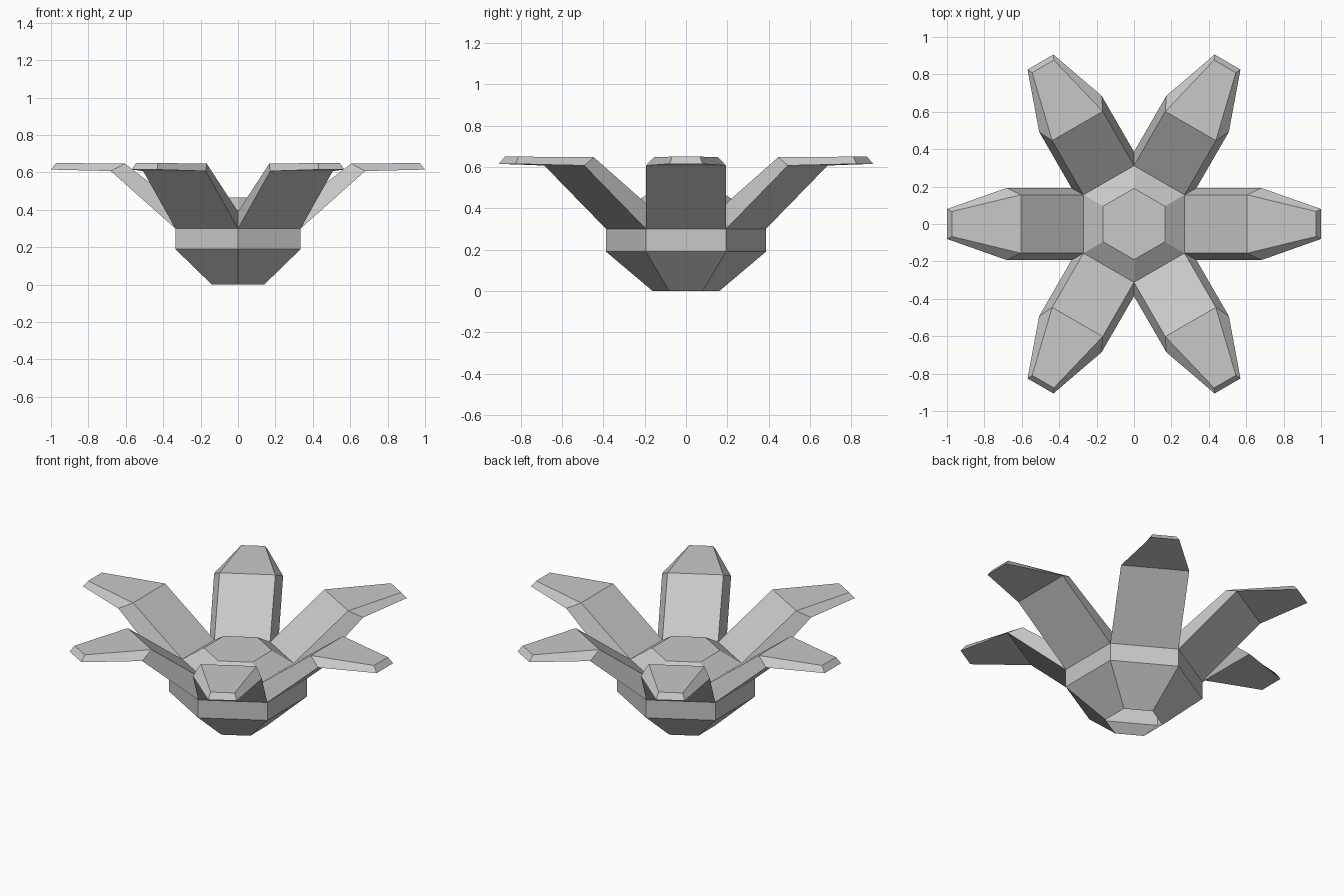
import bpy
import bmesh
from math import cos, sin, pi, radians

cube = bpy.data.objects.get("Cube")
if cube:
    bpy.data.objects.remove(cube, do_unlink=True)

grey = bpy.data.materials.new("light grey")
grey.use_nodes = True
colour = (0.58, 0.58, 0.58, 1)
grey.diffuse_color = colour
grey.node_tree.nodes["Principled BSDF"].inputs["Base Color"].default_value = colour


def loft(name, loops, cap_end=True, angle=0):
    """Join closed loops of points with quads, turned about z."""
    bm = bmesh.new()
    c, s = cos(angle), sin(angle)
    rings = [[bm.verts.new((x * c - y * s, x * s + y * c, z)) for x, y, z in loop]
             for loop in loops]
    for low, high in zip(rings, rings[1:]):
        n = len(low)
        for i in range(n):
            j = (i + 1) % n
            bm.faces.new((low[i], low[j], high[j], high[i]))
    if cap_end:
        bm.faces.new(rings[-1])
    mesh = bpy.data.meshes.new(name)
    bm.to_mesh(mesh)
    bm.free()
    mesh.materials.append(grey)
    obj = bpy.data.objects.new(name, mesh)
    bpy.context.collection.objects.link(obj)
    return obj


def hexagon(apothem, z):
    r = apothem / cos(pi / 6)
    return [(r * cos(radians(30 + 60 * i)), r * sin(radians(30 + 60 * i)), z)
            for i in range(6)]


def petal_section(bottom, top):
    """Four corners from (x, half width, z) of the under and upper side."""
    (xb, wb, zb), (xt, wt, zt) = bottom, top
    return [(xb, -wb, zb), (xb, wb, zb), (xt, wt, zt), (xt, -wt, zt)]


# Hollow cup, open underneath
loft("cup", [hexagon(0.14, 0), hexagon(0.335, 0.19), hexagon(0.335, 0.30)], cap_end=False)

# Raised flower centre
loft("centre", [hexagon(0.27, 0.39), hexagon(0.165, 0.465)])

# Six bent petals: root, bend and tip sections
sections = [
    petal_section((0.335, 0.193, 0.30), (0.27, 0.156, 0.39)),
    petal_section((0.68, 0.193, 0.607), (0.605, 0.156, 0.647)),
    petal_section((1.0, 0.08, 0.615), (0.973, 0.067, 0.65)),
]
for i in range(6):
    loft(f"petal_{i + 1}", sections, angle=i * pi / 3)
